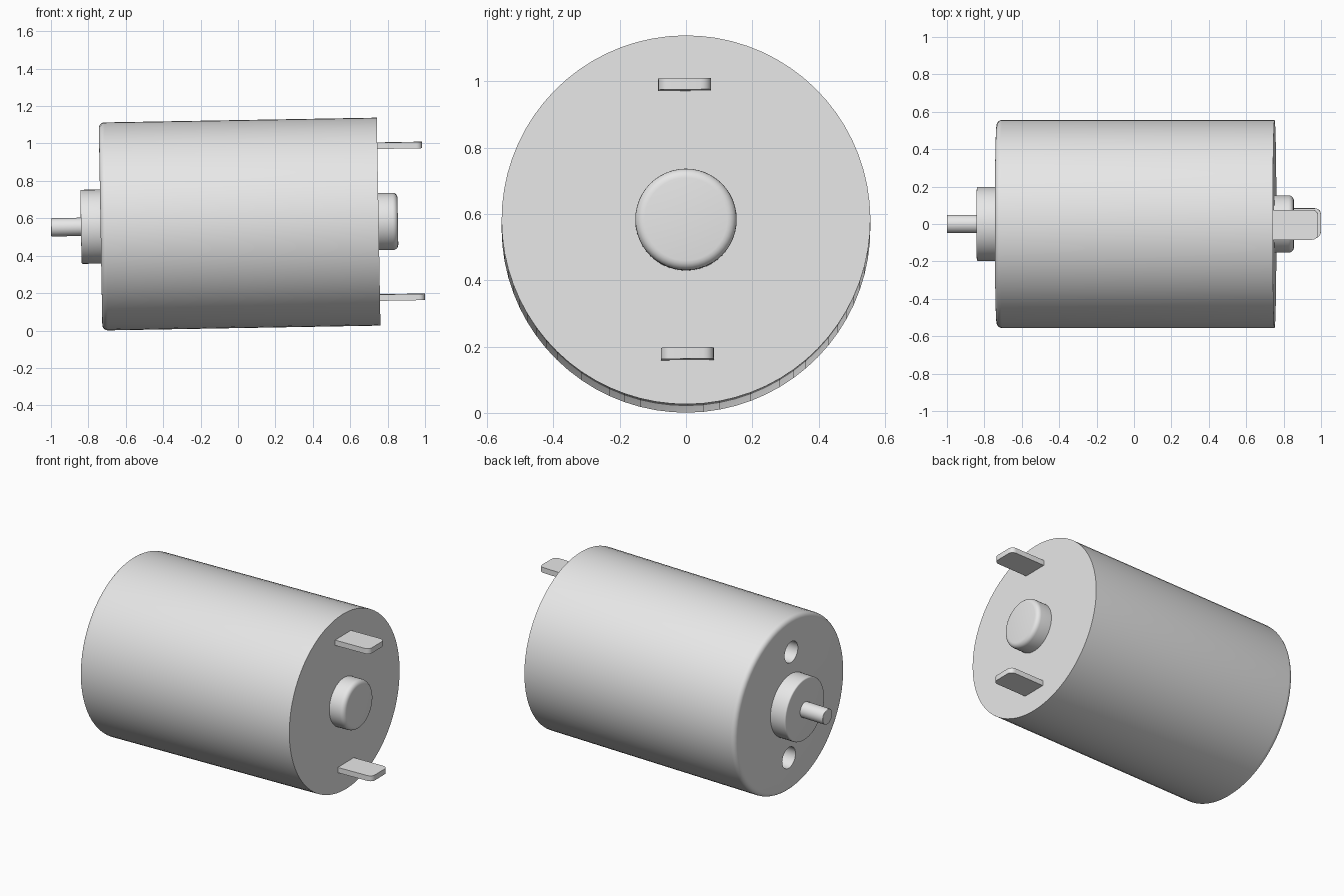
import bpy, bmesh, math
from mathutils import Matrix, Vector

cube = bpy.data.objects.get("Cube")
if cube:
    bpy.data.objects.remove(cube, do_unlink=True)

# The whole motor leans a little: nose down, with a trace of roll
POSE = (Matrix.Translation((0, 0, 0.569))
        @ Matrix.Rotation(-0.0175, 4, 'Y') @ Matrix.Rotation(0.01, 4, 'X'))

grey = bpy.data.materials.new("metal grey")
grey.use_nodes = True
colour = (0.8, 0.8, 0.8, 1)
grey.diffuse_color = colour
grey.node_tree.nodes["Principled BSDF"].inputs["Base Color"].default_value = colour


def add_object(name, bm):
    bmesh.ops.recalc_face_normals(bm, faces=bm.faces)
    mesh = bpy.data.meshes.new(name)
    bm.to_mesh(mesh)
    bm.free()
    mesh.materials.append(grey)
    obj = bpy.data.objects.new(name, mesh)
    bpy.context.collection.objects.link(obj)
    obj.matrix_world = POSE
    return obj


def select(obj):
    bpy.ops.object.select_all(action='DESELECT')
    obj.select_set(True)
    bpy.context.view_layer.objects.active = obj


def smooth(obj):
    select(obj)
    bpy.ops.object.shade_smooth_by_angle(angle=math.radians(35))


def cylinder(name, x0, x1, radius, sides, round_x=None, round_size=0.0, z=0.0):
    """Cylinder along x from x0 to x1; the rim at round_x is rounded."""
    bm = bmesh.new()
    place = Matrix.Translation(((x0 + x1) / 2, 0, z)) @ Matrix.Rotation(math.pi / 2, 4, 'Y')
    bmesh.ops.create_cone(bm, cap_ends=True, segments=sides, radius1=radius,
                          radius2=radius, depth=x1 - x0, matrix=place)
    if round_x is not None:
        rim = [e for e in bm.edges if all(abs(v.co.x - round_x) < 1e-4 for v in e.verts)]
        bmesh.ops.bevel(bm, geom=rim, offset=round_size, segments=5,
                        profile=0.5, affect='EDGES')
    return add_object(name, bm)


def terminal(name, z):
    """Flat tab with rounded outer corners."""
    bm = bmesh.new()
    x0, x1, width, thick = 0.72, 0.992, 0.16, 0.034
    place = Matrix.Translation(((x0 + x1) / 2, 0, z)) @ Matrix.Diagonal((x1 - x0, width, thick, 1))
    bmesh.ops.create_cube(bm, size=1, matrix=place)
    corners = [e for e in bm.edges
               if abs((e.verts[0].co - e.verts[1].co).z) > 0.01 and e.verts[0].co.x > 0.9]
    bmesh.ops.bevel(bm, geom=corners, offset=0.032, segments=5, profile=0.5, affect='EDGES')
    return add_object(name, bm)


# Can, with two mounting holes bored in the shaft end
can = cylinder("motor_can", -0.735, 0.752, 0.556, 72, -0.735, 0.03)
for side in (-1, 1):
    cutter = cylinder("hole_cutter", -0.8, -0.585, 0.067, 32, z=side * 0.338)
    cutter.hide_render = True
    bore = can.modifiers.new("mounting_hole", 'BOOLEAN')
    bore.operation = 'DIFFERENCE'
    bore.solver = 'EXACT'
    bore.object = cutter
    select(can)
    bpy.ops.object.modifier_apply(modifier=bore.name)
    bpy.data.objects.remove(cutter, do_unlink=True)
smooth(can)

# Bearing boss, shaft and rear cap
smooth(cylinder("front_bearing", -0.84, -0.71, 0.198, 48, -0.84, 0.008))
smooth(cylinder("shaft", -1.0, -0.8, 0.049, 32, -1.0, 0.004))
smooth(cylinder("rear_bearing_cap", 0.73, 0.855, 0.153, 48, 0.855, 0.028))

# Electrical tabs
smooth(terminal("upper_terminal", 0.406))
smooth(terminal("lower_terminal", -0.406))
